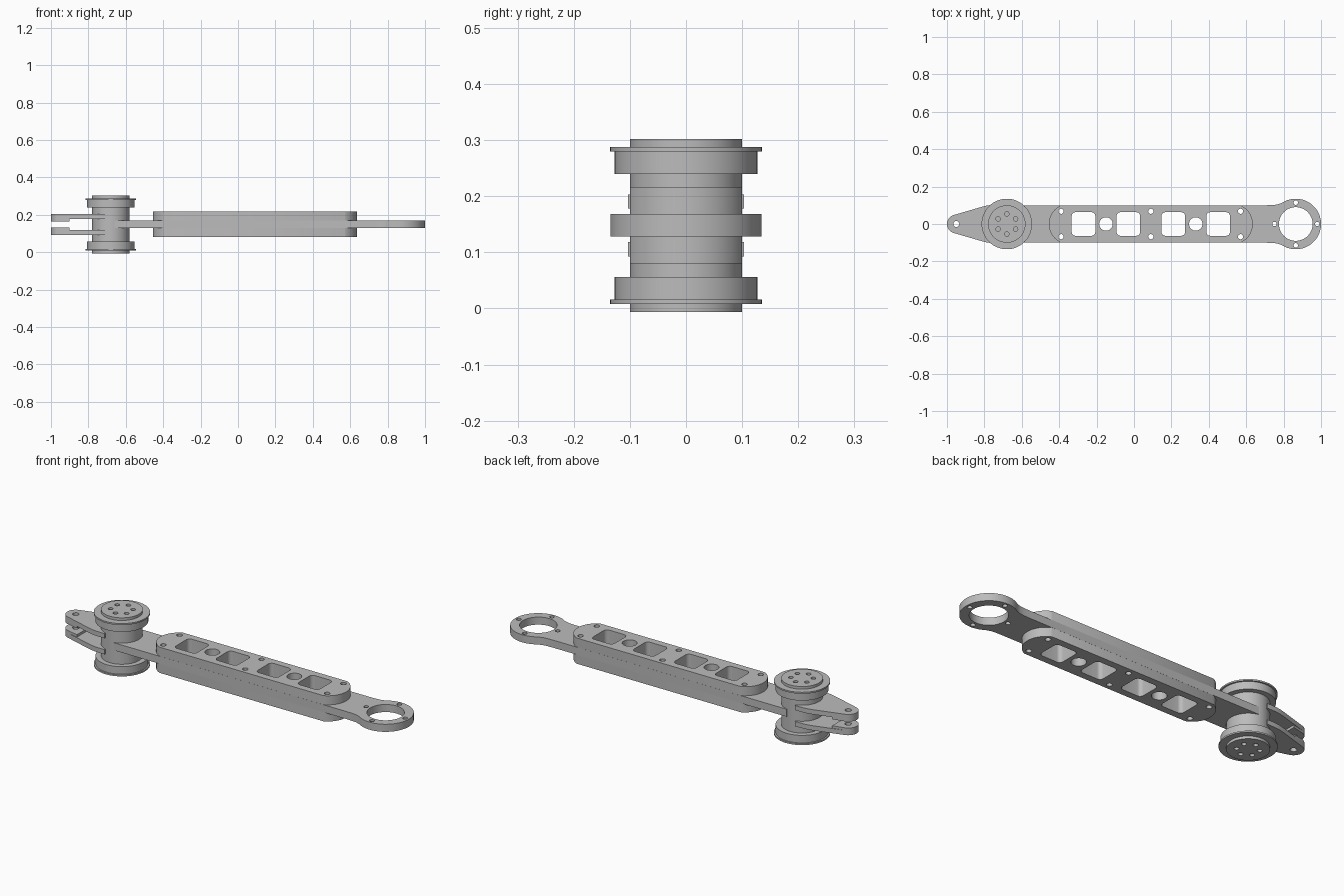
import bpy, bmesh
from math import sin, cos, pi, radians, atan2, hypot

cube = bpy.data.objects.get("Cube")
if cube:
    bpy.data.objects.remove(cube, do_unlink=True)

metal = bpy.data.materials.new("machined grey")
metal.use_nodes = True
grey = (0.5, 0.5, 0.5, 1)
metal.diffuse_color = grey
metal.node_tree.nodes["Principled BSDF"].inputs["Base Color"].default_value = grey

MID = 0.148        # height of the symmetry plane
HALF = 0.1         # half width of the arm
HUB_X, RING_X = -0.68, 0.865


def arc(cx, cy, r, a0, a1, n=24):
    """Points on an arc, angles in degrees."""
    steps = [radians(a0 + (a1 - a0) * i / n) for i in range(n + 1)]
    return [(cx + r * cos(a), cy + r * sin(a)) for a in steps]


def circle(cx, cy, r, n=32):
    return arc(cx, cy, r, 0, 360, n)[:-1]


def rounded_square(cx, cy, half, r):
    pts = []
    for k, (sx, sy) in enumerate(((1, 1), (-1, 1), (-1, -1), (1, -1))):
        pts += arc(cx + sx * (half - r), cy + sy * (half - r), r, k * 90, k * 90 + 90, 6)
    return pts


def mirrored(upper):
    """Close an upper outline with its reflection across y = 0."""
    lower = [(x, -y) for x, y in reversed(upper) if abs(y) > 1e-5]
    return upper + lower


def slab(name, loops, z0, z1):
    """Extrude an outline (first loop) with holes (other loops)."""
    curve = bpy.data.curves.new(name, 'CURVE')
    curve.dimensions = '2D'
    curve.fill_mode = 'BOTH'
    curve.extrude = (z1 - z0) / 2
    for loop in loops:
        spline = curve.splines.new('POLY')
        spline.points.add(len(loop) - 1)
        for p, (x, y) in zip(spline.points, loop):
            p.co = (x, y, 0, 1)
        spline.use_cyclic_u = True
    temp = bpy.data.objects.new(name + " outline", curve)
    bpy.context.collection.objects.link(temp)
    graph = bpy.context.evaluated_depsgraph_get()
    mesh = bpy.data.meshes.new_from_object(temp.evaluated_get(graph))
    bpy.data.objects.remove(temp, do_unlink=True)
    bpy.data.curves.remove(curve)

    bm = bmesh.new()
    bm.from_mesh(mesh)
    bmesh.ops.remove_doubles(bm, verts=bm.verts, dist=1e-5)
    bmesh.ops.recalc_face_normals(bm, faces=bm.faces)
    bmesh.ops.translate(bm, verts=bm.verts, vec=(0, 0, (z0 + z1) / 2))
    bm.to_mesh(mesh)
    bm.free()
    mesh.materials.clear()
    mesh.materials.append(metal)
    mesh.name = name
    obj = bpy.data.objects.new(name, mesh)
    bpy.context.collection.objects.link(obj)
    bpy.ops.object.select_all(action='DESELECT')
    obj.select_set(True)
    bpy.context.view_layer.objects.active = obj
    bpy.ops.object.shade_smooth_by_angle(angle=radians(30))
    return obj


def slab_pair(name, loops, low, high):
    """Make a slab above the symmetry plane and its twin below."""
    slab("upper_" + name, loops, MID + low, MID + high)
    slab("lower_" + name, loops, MID - high, MID - low)


# Openings shared by the arm plate and its covers
openings = [rounded_square(x, 0, 0.063, 0.02) for x in (-0.27, -0.03, 0.21, 0.45)]
openings += [circle(x, 0, 0.036) for x in (-0.15, 0.33)]
openings += [circle(x, s * 0.068, 0.014, 16) for x in (-0.39, 0.09, 0.57) for s in (1, -1)]

# Arm plate ending in a bolted ring
ring_holes = [circle(RING_X, 0, 0.09, 64)]
ring_holes += [circle(RING_X + 0.114 * cos(k * pi / 2), 0.114 * sin(k * pi / 2), 0.012, 16)
               for k in range(4)]
plate = mirrored([(-0.66, HALF), (0.70, HALF), (0.74, 0.101), (0.765, 0.104)]
                 + arc(RING_X, 0, 0.135, 124, 0, 40))
slab("arm_plate", [plate] + openings + ring_holes, MID - 0.02, MID + 0.02)

# Thick covers with bowed ends
bow = 0.109
sweep = 180 - math_angle if (math_angle := 0) else 66
left_end, right_end = -0.455, 0.635
cover = mirrored(arc(left_end + bow, 0, bow, 180, 180 - sweep, 20)
                 + arc(right_end - bow, 0, bow, sweep, 0, 20))
slab_pair("cover", [cover] + openings, 0.02, 0.068)

# Hub: core, drums, flanges and drilled caps
slab("hub_core", [circle(HUB_X, 0, 0.1, 64)], MID - 0.094, MID + 0.094)
slab_pair("hub_drum", [circle(HUB_X, 0, 0.127, 64)], 0.092, 0.132)
slab_pair("hub_flange", [circle(HUB_X, 0, 0.135, 64)], 0.132, 0.14)
cap_holes = [circle(HUB_X + 0.054 * sin(k * pi / 3), 0.054 * cos(k * pi / 3), 0.012, 16)
             for k in range(6)]
slab_pair("hub_cap", [circle(HUB_X, 0, 0.1, 64)] + cap_holes, 0.14, 0.154)

# Fork: two tapered prongs with thicker pads around the pin hole
pin_hole = circle(-0.95, 0, 0.016, 20)
tip = arc(-0.95, 0, 0.05, 180, 110, 12)
prong = mirrored(tip + [(-0.82, 0.09), (-0.79, 0.098), (-0.76, 0.102), (-0.71, 0.103)])
slab_pair("fork_prong", [prong, pin_hole], 0.03, 0.055)
pad = mirrored(tip + [(-0.90, 0.0624)])
slab_pair("fork_pad", [pad, pin_hole], 0.017, 0.031)
